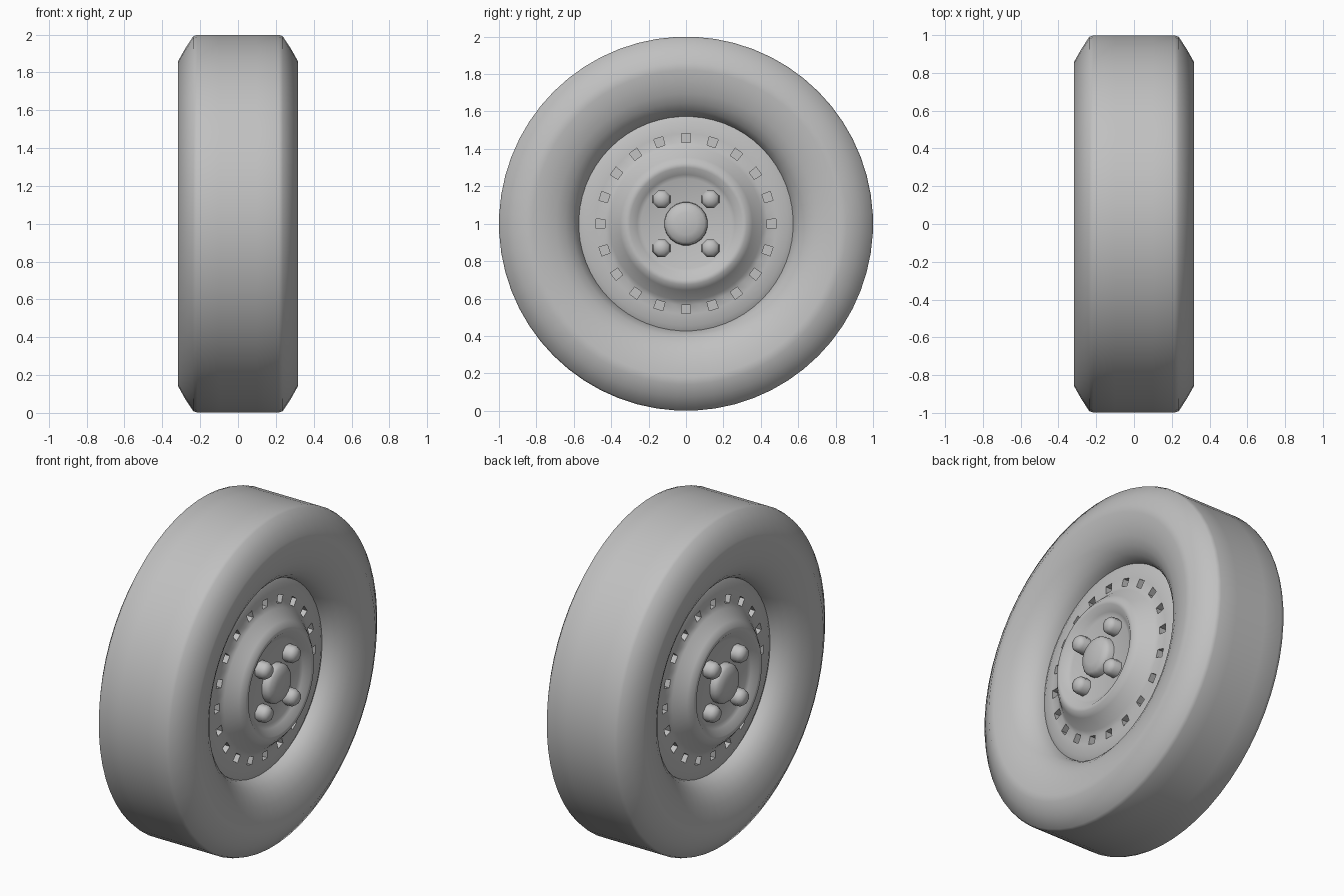
import bpy, bmesh, math

cube = bpy.data.objects.get("Cube")
if cube:
    bpy.data.objects.remove(cube, do_unlink=True)

grey = bpy.data.materials.new("plain grey")
grey.use_nodes = True
COLOUR = (0.53, 0.53, 0.53, 1)
grey.diffuse_color = COLOUR
shader = grey.node_tree.nodes["Principled BSDF"]
shader.inputs["Base Color"].default_value = COLOUR
shader.inputs["Roughness"].default_value = 0.7


def lathe(name, profile, segments, centre=(0, 1), closed=False, angle=40, vent_row=None):
    """Turn (x, radius) points about the x axis; every third face of vent_row is sunk as a vent."""
    bm = bmesh.new()
    rings = []
    for x, r in profile:
        ring = []
        for i in range(segments if r > 0 else 1):
            a = math.tau * (i - 0.5) / segments
            ring.append(bm.verts.new((x, centre[0] + r * math.cos(a), centre[1] + r * math.sin(a))))
        rings.append(ring)
    vents = []
    for row in range(len(rings) if closed else len(rings) - 1):
        inner, outer = rings[row], rings[(row + 1) % len(rings)]
        for i in range(segments):
            j = i + 1
            quad = [inner[i % len(inner)], inner[j % len(inner)],
                    outer[j % len(outer)], outer[i % len(outer)]]
            face = bm.faces.new(list(dict.fromkeys(quad)))
            if vent_row in (row, len(profile) - 2 - row) and i % 3 == 0:
                vents.append(face)
    # Sink the vents towards the middle of the wheel
    if vents:
        for face in bmesh.ops.extrude_discrete_faces(bm, faces=vents)["faces"]:
            for v in face.verts:
                v.co.x *= 0.5
    bmesh.ops.recalc_face_normals(bm, faces=bm.faces)
    mesh = bpy.data.meshes.new(name)
    bm.to_mesh(mesh)
    bm.free()
    mesh.materials.append(grey)
    obj = bpy.data.objects.new(name, mesh)
    bpy.context.collection.objects.link(obj)
    bpy.ops.object.select_all(action='DESELECT')
    obj.select_set(True)
    bpy.context.view_layer.objects.active = obj
    bpy.ops.object.shade_smooth_by_angle(angle=math.radians(angle))


def both_sides(half):
    return half + [(-x, r) for x, r in reversed(half)]


# Tyre: sunken bead, nearly flat sidewall, bevelled shoulder and tread
tyre_half = [(0.13, 0.565), (0.185, 0.58), (0.225, 0.605), (0.26, 0.645), (0.287, 0.695),
             (0.306, 0.76), (0.316, 0.82), (0.317, 0.86), (0.28, 0.926), (0.237, 0.992),
             (0.215, 1.0), (0.1, 1.0)]
lathe("tyre", both_sides(tyre_half), 60, closed=True, angle=65)

# Rim disc: recessed hub plate, raised shoulder and vented outer ring
disc_half = [(0.24, 0), (0.24, 0.24), (0.25, 0.262), (0.28, 0.3), (0.28, 0.325),
             (0.255, 0.355), (0.195, 0.41), (0.182, 0.435), (0.18, 0.482), (0.175, 0.545),
             (0.16, 0.575)]
lathe("wheel_disc", both_sides(disc_half), 60, vent_row=7)

# Hub caps and wheel nuts on both sides
for side, label in ((1, "left"), (-1, "right")):
    cap = [(0.22, 0.118), (0.27, 0.115), (0.287, 0.1), (0.298, 0.06), (0.302, 0)]
    lathe("hub_cap_" + label, [(side * x, r) for x, r in cap], 20)
    nut = [(0.22, 0.052), (0.285, 0.05), (0.305, 0.036), (0.313, 0)]
    for n in range(4):
        a = math.radians(45 + 90 * n)
        lathe(f"wheel_nut_{label}_{n + 1}", [(side * x, r) for x, r in nut], 8,
              centre=(0.185 * math.cos(a), 1 + 0.185 * math.sin(a)), angle=50)
